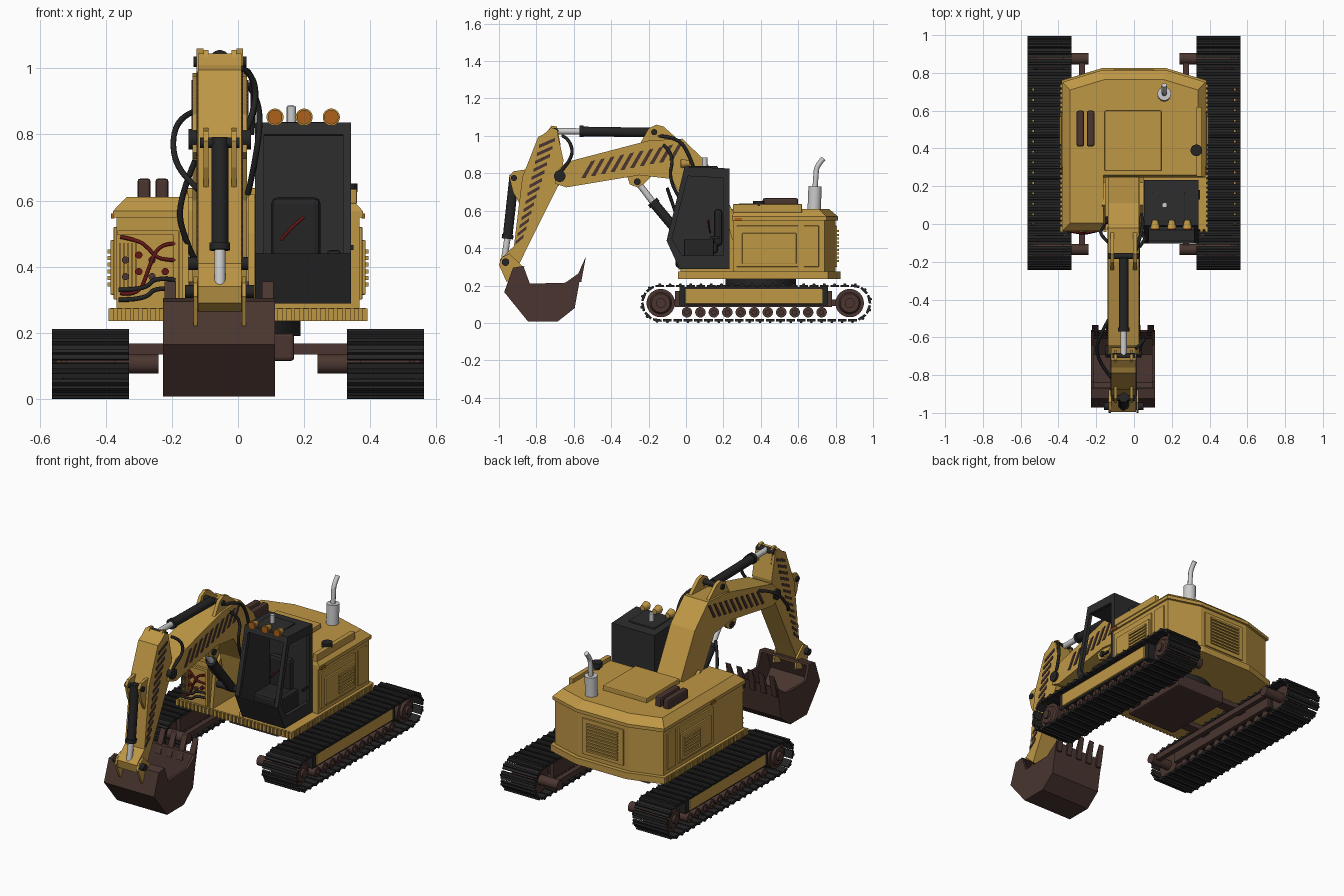
import bpy, bmesh, math
from mathutils import Vector

if "Cube" in bpy.data.objects:
    bpy.data.objects.remove(bpy.data.objects["Cube"])

def material(name, *rgb):
    m = bpy.data.materials.new(name)
    m.use_nodes = True
    m.diffuse_color = (*rgb, 1)
    m.node_tree.nodes["Principled BSDF"].inputs["Base Color"].default_value = (*rgb, 1)
    return m

YELLOW = material("ochre_paint", .52, .31, .06)
RUBBER = material("black_rubber", .018, .018, .018)
CAB = material("charcoal", .026, .026, .027)
BROWN = material("brown_steel", .068, .036, .029)
SILVER = material("bright_steel", .6, .6, .6)
ORANGE = material("amber_lens", .42, .12, .01)
RED = material("red_hose", .13, .008, .008)

def mesh(name, verts, faces, mat, smooth=False):
    bm = bmesh.new()
    vs = [bm.verts.new(v) for v in verts]
    for f in faces:
        bm.faces.new([vs[i] for i in f])
    bmesh.ops.recalc_face_normals(bm, faces=bm.faces)
    me = bpy.data.meshes.new(name)
    bm.to_mesh(me)
    bm.free()
    me.materials.append(mat)
    ob = bpy.data.objects.new(name, me)
    bpy.context.collection.objects.link(ob)
    if smooth:
        bpy.ops.object.select_all(action='DESELECT')
        ob.select_set(True)
        bpy.context.view_layer.objects.active = ob
        bpy.ops.object.shade_smooth_by_angle(angle=math.radians(40))
    return ob

def loft(name, rings, mat, smooth=False):
    n, k = len(rings[0]), len(rings)
    faces = [(r*n + i, r*n + (i+1) % n, (r+1)*n + (i+1) % n, (r+1)*n + i)
             for r in range(k-1) for i in range(n)]
    faces += [tuple(range(n)), tuple(range((k-1)*n, k*n))]
    return mesh(name, [v for ring in rings for v in ring], faces, mat, smooth)

def prism(name, pts, x0, x1, mat):
    """Side profile in (y, z), extruded along x."""
    return loft(name, [[(x, y, z) for y, z in pts] for x in (x0, x1)], mat)

def box(name, x0, x1, y0, y1, z0, z1, mat, bevel=0):
    ob = prism(name, [(y0, z0), (y1, z0), (y1, z1), (y0, z1)], x0, x1, mat)
    if bevel:
        b = ob.modifiers.new("bevel", 'BEVEL')
        b.width, b.segments = bevel, 2
    return ob

def rod(name, a, b, r, mat, r2=None, n=20):
    a, b = Vector(a), Vector(b)
    d = (b - a).normalized()
    u = d.orthogonal().normalized()
    v = d.cross(u)
    ring = lambda c, s: [c + s*(u*math.cos(t*math.tau/n) + v*math.sin(t*math.tau/n)) for t in range(n)]
    return loft(name, [ring(a, r), ring(b, r if r2 is None else r2)], mat, True)

def hose(name, pts, r, mat):
    cu = bpy.data.curves.new(name, 'CURVE')
    cu.dimensions, cu.bevel_depth, cu.bevel_resolution, cu.use_fill_caps = '3D', r, 2, True
    s = cu.splines.new('NURBS')
    s.points.add(len(pts) - 1)
    for p, q in zip(s.points, pts):
        p.co = (*q, 1)
    s.use_endpoint_u, s.order_u, s.resolution_u = True, 3, 6
    cu.materials.append(mat)
    ob = bpy.data.objects.new(name, cu)
    bpy.context.collection.objects.link(ob)
    bpy.ops.object.select_all(action='DESELECT')
    ob.select_set(True)
    bpy.context.view_layer.objects.active = ob
    bpy.ops.object.convert(target='MESH')

# Track belts: shoes with grouser bars laid along a stadium path
Y0, Y1, ZC, R = -.14, .89, .106, .092
def belt_point(s):
    L, arc = Y1 - Y0, math.pi * R
    s %= 2 * (L + arc)
    if s < L: return Y0 + s, ZC + R, 0
    if s < L + arc:
        a = (s - L) / R
        return Y1 + R*math.sin(a), ZC + R*math.cos(a), -a
    if s < 2*L + arc: return Y1 - (s - L - arc), ZC - R, math.pi
    a = (s - 2*L - arc) / R
    return Y0 - R*math.sin(a), ZC - R*math.cos(a), math.pi - a

SHOES = 48
shoe = [(-.023, -.007), (.023, -.007), (.023, .006), (.008, .006), (.005, .014),
        (-.005, .014), (-.008, .006), (-.023, .006)]
for side, sx in (("left", 1), ("right", -1)):
    for i in range(SHOES):
        y, z, a = belt_point(i * 2 * (Y1 - Y0 + math.pi*R) / SHOES)
        ca, sa = math.cos(a), math.sin(a)
        prism(side + "_track_shoe", [(y + p*ca - q*sa, z + p*sa + q*ca) for p, q in shoe],
              sx*.33, sx*.563, RUBBER)
    # Wheels, hub motors, rollers and track frame
    for y in (Y0 + .005, Y1 - .015):
        rod(side + "_sprocket", (sx*.37, y, ZC), (sx*.52, y, ZC), .076, BROWN, n=28)
        rod(side + "_sprocket_ring", (sx*.52, y, ZC), (sx*.535, y, ZC), .058, BROWN, .05)
        rod(side + "_hub", (sx*.53, y, ZC), (sx*.55, y, ZC), .026, BROWN)
        rod(side + "_hub_motor", (sx*.24, y, ZC), (sx*.38, y, ZC), .03, BROWN)
    for i in range(11):
        y = .005 + i*.072
        rod(side + "_roller", (sx*.37, y, .057), (sx*.535, y, .057), .028, BROWN)
        rod(side + "_roller_cap", (sx*.53, y, .057), (sx*.545, y, .057), .014, BROWN, n=12)
    box(side + "_track_frame", sx*.37, sx*.53, -.035, .76, .092, .192, RUBBER)
    box(side + "_frame_plate", sx*.52, sx*.54, -.005, .73, .102, .182, YELLOW, .004)
    box(side + "_frame_beam", sx*.26, sx*.29, Y0, Y1, .09, .125, BROWN)
    box(side + "_inner_plate", sx*.35, sx*.375, -.06, .78, .085, .17, BROWN)

# Lower frame and slew ring
box("lower_frame", -.17, .17, .15, .6, .115, .2, BROWN, .01)
for y in (.2, .52):
    box("cross_bar", -.36, .36, y, y + .06, .135, .168, BROWN)
rod("slew_ring", (0, .4, .19), (0, .4, .24), .19, RUBBER, n=36)

# Deck with toothed edge
deck = [(-.385, -.03), (.385, -.03), (.385, .76), (.17, .825), (-.17, .825), (-.385, .76)]
loft("deck", [[(x, y, z) for x, y in deck] for z in (.235, .275)], YELLOW)
for i in range(31):
    x = -.384 + i*.0256
    box("deck_tooth", x - .008, x + .008, -.042, -.028, .236, .274, YELLOW)
    for sx in (-1, 1):
        y = -.02 + i*.025
        box("deck_side_tooth", sx*.38, sx*.391, y - .008, y + .008, .238, .272, YELLOW)

# Engine house with overhanging lip and chamfered roof
plan = [(-.367, -.025), (-.175, -.025), (-.175, .25), (.367, .25), (.367, .74),
        (.17, .8), (-.17, .8), (-.367, .74)]
layers = [(.27, 1), (.548, 1), (.548, 1.03), (.568, 1.03), (.61, .92)]
loft("engine_house", [[(x*s, .36 + (y - .36)*s, z) for x, y in plan] for z, s in layers], YELLOW)
box("hood_plate", -.155, .145, .28, .6, .6, .638, YELLOW, .006)
box("roof_rail", .33, .36, .25, .62, .59, .635, YELLOW, .004)
for sx in (-1, 1):
    for y0, y1 in ((.27, .6), (.63, .71)):
        box("side_panel", sx*.36, sx*.376, y0, y1, .3, .52, YELLOW, .003)
    box("grille_frame", sx*.37, sx*.386, .3, .59, .315, .48, YELLOW, .004)
    for i in range(6):
        box("side_slat", sx*.38, sx*.394, .42, .57, .34 + i*.02, .352 + i*.02, YELLOW)
    box("side_reflector", sx*.374, sx*.384, .26, .3, .545, .56, ORANGE)
box("rear_panel", -.14, .14, .79, .808, .3, .52, YELLOW, .003)
for i in range(9):
    box("rear_slat", -.105, .105, .8, .817, .325 + i*.02, .336 + i*.02, YELLOW)

# Front service bay
box("bay_frame_top", -.365, -.185, -.04, -.02, .495, .51, YELLOW)
box("bay_frame_side", -.195, -.18, -.04, -.02, .285, .51, YELLOW)
for i in range(5):
    box("bay_rib", -.36 + i*.012, -.354 + i*.012, -.034, -.02, .33, .47, YELLOW)
for a, b in ((.49, .42), (.32, .47)):
    hose("bay_red_hose", [(-.355, -.035, a), (-.3, -.045, a - .01), (-.27, -.05, (a+b)/2),
                          (-.24, -.045, b), (-.19, -.035, b)], .006, RED)
for dz in (0, .03):
    hose("bay_black_hose", [(-.36, -.035, .3 + dz), (-.28, -.05, .3 + dz), (-.25, -.05, .34 + dz),
                            (-.19, -.035, .33 + dz)], .007, RUBBER)
for i in range(7):
    x, z = -.34 + (i % 4)*.04, .37 + (i // 4)*.05 + (i % 2)*.015
    rod("bay_fitting", (x, -.02, z), (x, -.042, z), .011, RED if i % 2 else BROWN, n=12)

# Roof fittings: exhaust, cap and twin intakes
rod("muffler", (.16, .685, .6), (.16, .69, .73), .036, SILVER)
hose("exhaust_pipe", [(.16, .69, .72), (.16, .695, .8), (.16, .7, .84), (.16, .735, .88)], .014, SILVER)
rod("filler_neck", (.33, .39, .6), (.33, .39, .63), .018, RUBBER)
rod("filler_cap", (.33, .39, .625), (.33, .39, .652), .031, RUBBER)
for x in (-.284, -.23):
    box("intake_stack", x - .02, x + .02, .41, .6, .6, .667, BROWN, .01)

# Cab: solid back, roof and inner wall, open front and door windows
cab = [(-.035, .288), (.232, .288), (.232, .822), (-.008, .832), (-.104, .44)]
hole = [(-.02, .36), (.2, .36), (.2, .775), (.01, .785), (-.075, .45)]
prism("cab_inner_wall", cab, .052, .066, CAB)
n = len(cab)
v = [(x, *p) for x in (.32, .342) for p in cab + hole]
f = []
for i in range(n):
    j = (i + 1) % n
    f += [(i, j, n+j, n+i), (2*n+i, 2*n+j, 3*n+j, 3*n+i), (i, j, 2*n+j, 2*n+i), (n+i, n+j, 3*n+j, 3*n+i)]
mesh("cab_door_frame", v, f, CAB)
box("cab_back", .055, .34, .212, .232, .288, .822, CAB)
prism("cab_roof", [(.232, .795), (.232, .826), (-.008, .836), (-.016, .8)], .052, .342, CAB)
box("roof_hatch", .095, .27, .01, .17, .82, .838, CAB, .004)
box("cab_floor", .055, .34, -.035, .225, .288, .315, CAB)
prism("cab_front_lower", [(-.035, .288), (-.104, .44), (-.09, .44), (-.02, .288)], .055, .34, CAB)
for x in (.055, .318):
    prism("cab_front_pillar", [(-.104, .44), (-.008, .83), (.014, .82), (-.08, .44)], x, x + .024, CAB)
box("seat_cushion", .1, .25, .0, .17, .37, .43, RUBBER, .015)
box("seat_back", .1, .25, .15, .195, .41, .61, RUBBER, .02)
box("control_console", .27, .31, -.01, .15, .32, .45, RUBBER, .008)
hose("control_lever", [(.13, .13, .48), (.16, .12, .52), (.2, .12, .55)], .005, RED)
box("door_handle", .34, .349, .13, .18, .45, .465, RUBBER)
for x in (.112, .2, .282):
    rod("work_light_shell", (x, .02, .852), (x, -.022, .852), .015, YELLOW, .026)
    rod("work_light_lens", (x, -.02, .852), (x, -.03, .852), .022, ORANGE)
rod("beacon", (.162, .1, .83), (.162, .1, .885), .014, SILVER)

# Boom
XM = -.055
boom = [(-.7, .8), (-.64, .86), (-.2, .975), (-.02, .985), (.11, .86), (.25, .6), (.25, .35),
        (.08, .35), (.02, .6), (-.08, .77), (-.25, .79), (-.64, .725), (-.7, .745)]
prism("boom", boom, -.137, .027, YELLOW)
for x in (-.125, -.005):
    prism("boom_top_lug", [(-.25, .95), (-.2, 1.04), (-.16, 1.06), (-.12, 1.05), (-.03, .97)], x, x + .02, YELLOW)
    prism("boom_lower_lug", [(-.32, .8), (-.3, .74), (-.26, .725), (-.23, .74), (-.17, .8)], x, x + .02, YELLOW)
for x in (-.17, .03):
    prism("boom_mount", [(-.03, .27), (.3, .27), (.22, .55), (.1, .62), (.0, .5)], x, x + .02, YELLOW)
for i in range(10):
    y, z = -.56 + i*.052, .775 + i*.0105
    stripe = [(y, z), (y + .022, z), (y + .075, z + .095), (y + .053, z + .09)]
    for x in (-.141, .025):
        prism("boom_stripe", stripe, x, x + .006, BROWN)

# Arm
arm = [(-.79, .995), (-.76, 1.01), (-.72, 1.045), (-.69, 1.03), (-.655, .87), (-.67, .76), (-.86, .38),
       (-.92, .255), (-.985, .29), (-.995, .34), (-.92, .41), (-.875, .78)]
prism("arm", arm, -.121, .011, YELLOW)
for x in (-.105, -.02):
    prism("arm_rear_lug", [(-.86, .82), (-.925, .81), (-.945, .78), (-.925, .7), (-.88, .62)], x, x + .016, YELLOW)
    prism("arm_top_lug", [(-.76, .99), (-.72, 1.055), (-.69, 1.05), (-.67, .95)], x, x + .016, YELLOW)
for i in range(13):
    y, z = -.785 - i*.0105, .945 - i*.043
    w = .085 - i*.0035
    for x in (-.125, .009):
        prism("arm_stripe", [(y, z - .01), (y, z + .008), (y + w, z + .045), (y + w, z + .027)], x, x + .006, BROWN)

# Pins
for y, z, r, h in ((-.675, .785, .031, .095), (-.965, .325, .02, .105), (-.17, 1.02, .016, .08),
                   (-.7, 1.025, .018, .06), (-.92, .775, .016, .06), (-.26, .755, .018, .08), (.02, .41, .02, .1)):
    rod("pin", (XM - h, y, z), (XM + h, y, z), r, RUBBER)

# Hydraulic rams: (rod end, barrel start, barrel end)
for name, a, b, c in (("arm_ram", (-.7, 1.025), (-.57, 1.024), (-.18, 1.018)),
                      ("boom_ram", (-.26, .755), (-.18, .65), (.02, .41)),
                      ("bucket_ram", (-.972, .34), (-.955, .45), (-.918, .79))):
    rod(name + "_rod", (XM, *a), (XM, *b), .017, SILVER)
    rod(name + "_barrel", (XM, *b), (XM, *c), .026, RUBBER)
    d = (Vector(c) - Vector(b)).normalized() * .022
    rod(name + "_collar", (XM, *b), (XM, b[0] + d.x, b[1] + d.y), .031, RUBBER)

# Bucket: bent sheet, two cheeks, teeth and ears
sheet = [(-.87, .305), (-.925, .295), (-.972, .165), (-.845, .008), (-.685, .008), (-.595, .08), (-.56, .275)]
inner = [(-.755 + (y + .755)*.93, .21 + (z - .21)*.93) for y, z in sheet]
prism("bucket_sheet", sheet + inner[::-1], -.225, .11, BROWN)
cheek = sheet + [(-.645, .215), (-.835, .21)]
for x in (-.227, .096):
    prism("bucket_cheek", cheek, x, x + .016, BROWN)
for i in range(5):
    x = -.222 + i*.0735
    prism("bucket_tooth", [(-.59, .22), (-.56, .22), (-.535, .355), (-.565, .29)], x, x + .035, BROWN)
for x in (-.135, .012):
    prism("bucket_ear", [(-.985, .35), (-.945, .37), (-.88, .31), (-.87, .25), (-.96, .22), (-1, .31)], x, x + .012, YELLOW)

# Hydraulic hoses
hoses = [[(-.13, -.5, .87), (-.19, -.6, .85), (-.2, -.7, .72), (-.12, -.82, .63), (-.03, -.9, .55), (-.02, -.9, .4), (-.04, -.93, .34)],
         [(.01, -.66, 1.0), (.05, -.62, .98), (.055, -.6, .88), (.02, -.68, .8)],
         [(.03, -.12, .95), (.07, -.06, .9), (.06, -.1, .75), (.03, .0, .62)],
         [(-.13, -.1, .72), (-.18, -.06, .6), (-.17, -.02, .5), (-.13, .04, .42)],
         [(0, -.17, 1.0), (.04, -.05, 1.0), (.05, .02, .9), (.04, .05, .8)]]
for pts in hoses:
    hose("hydraulic_hose", pts, .009, RUBBER)
